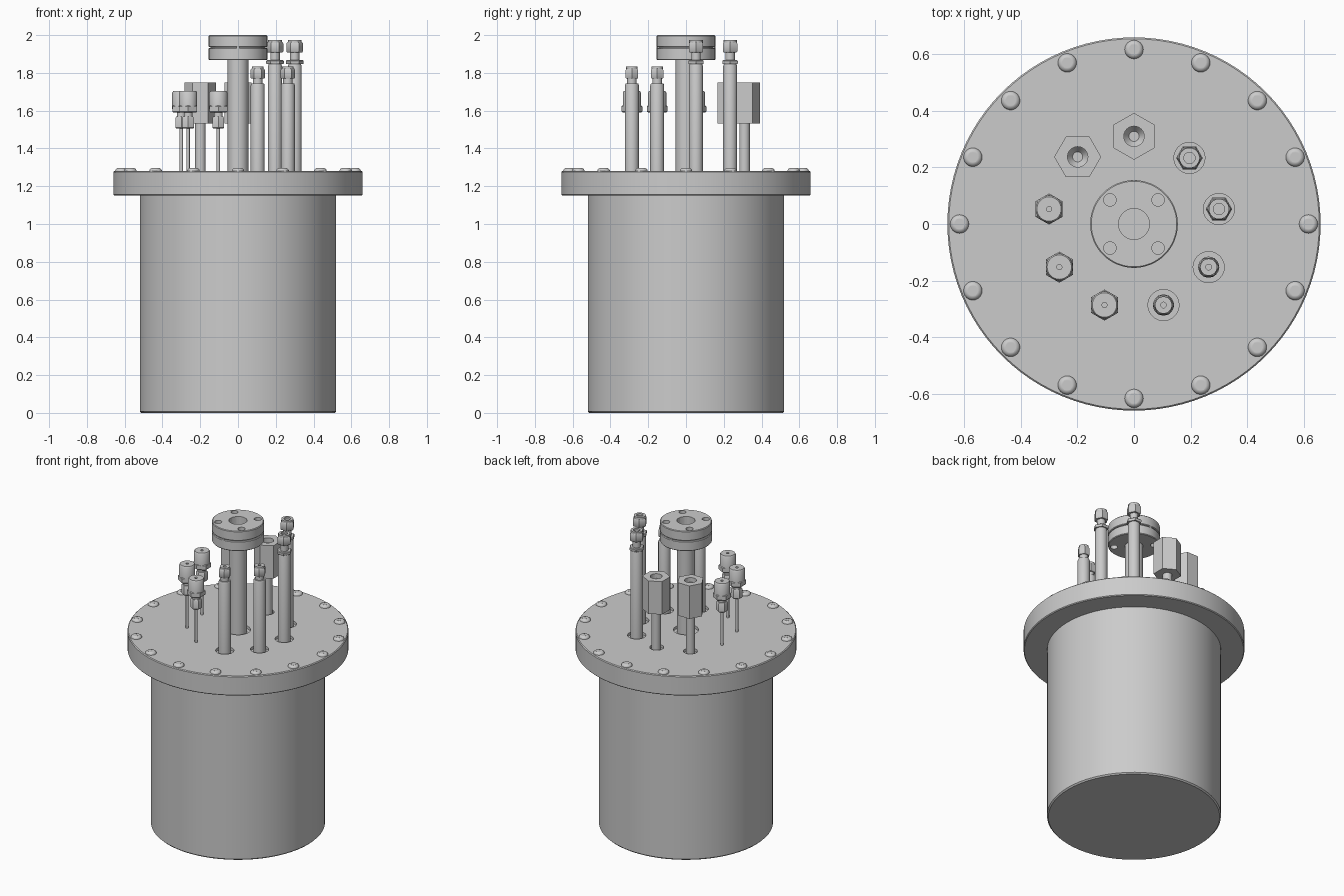
import bpy, bmesh
from math import sin, cos, pi, radians

if "Cube" in bpy.data.objects:
    bpy.data.objects.remove(bpy.data.objects["Cube"])


def finish(ob, angle=35):
    bpy.ops.object.select_all(action='DESELECT')
    ob.select_set(True)
    bpy.context.view_layer.objects.active = ob
    bpy.ops.object.shade_smooth_by_angle(angle=radians(angle))


def lathe(name, profile, x=0, y=0, segs=32, turn=0.0, smooth=True):
    """Revolve (radius, z) points; both ends are closed. Six segs make a hex."""
    bm = bmesh.new()
    rings = []
    for r, z in profile:
        rings.append([bm.verts.new((x + r * cos(turn + 2 * pi * i / segs),
                                    y + r * sin(turn + 2 * pi * i / segs), z))
                      for i in range(segs)])
    for a, b in zip(rings, rings[1:]):
        for i in range(segs):
            j = (i + 1) % segs
            bm.faces.new((a[i], a[j], b[j], b[i]))
    bm.faces.new(rings[0][::-1])
    bm.faces.new(rings[-1])
    bmesh.ops.recalc_face_normals(bm, faces=bm.faces)
    me = bpy.data.meshes.new(name)
    bm.to_mesh(me)
    bm.free()
    ob = bpy.data.objects.new(name, me)
    bpy.context.collection.objects.link(ob)
    if smooth:
        finish(ob)
    return ob


def cut(ob, holes):
    """Subtract vertical cylinders given as (x, y, radius, z0, z1)."""
    for x, y, r, z0, z1 in holes:
        c = lathe("cutter", [(r, z0), (r, z1)], x, y, 24, smooth=False)
        c.hide_render = True
        m = ob.modifiers.new("hole", 'BOOLEAN')
        m.operation, m.solver, m.object = 'DIFFERENCE', 'EXACT', c
        bpy.context.view_layer.objects.active = ob
        bpy.ops.object.modifier_apply(modifier=m.name)
        bpy.data.objects.remove(c)
    finish(ob)


LID = 1.28


def port(deg, r=0.305):
    return r * cos(radians(deg)), r * sin(radians(deg))


# Vessel body and lid
lathe("vessel_body", [(0.512, 0), (0.52, 0.008), (0.52, 1.16)], segs=64)
lid = lathe("lid", [(0.655, 1.15), (0.66, 1.155), (0.66, 1.275), (0.655, LID)], segs=96)
recesses = [(0, 0, 0.075, 1.262, 1.4)]
for deg in (50, 10, -30, -70):
    recesses.append((*port(deg), 0.055, 1.262, 1.4))
for deg in (90, 130):
    recesses.append((*port(deg), 0.042, 1.262, 1.4))
cut(lid, recesses)

# Lid bolts: button heads with hex sockets
for i in range(16):
    x, y = port(i * 22.5, 0.617)
    lathe(f"bolt_{i}", [(0.033, 1.275), (0.033, 1.284), (0.029, 1.291),
                        (0.021, 1.296), (0.017, 1.296)], x, y, 24)
    lathe(f"bolt_socket_rim_{i}", [(0.02, 1.28), (0.02, 1.2965), (0.014, 1.2965),
                                   (0.014, 1.284)], x, y, 6)

# Central column with a pair of bolted flanges
lathe("centre_tube", [(0.055, 1.25), (0.055, 1.88)], segs=48)
bolt_xy = [(sx * 0.085, sy * 0.085) for sx in (-1, 1) for sy in (-1, 1)]
lower = lathe("lower_flange", [(0.151, 1.868), (0.155, 1.872), (0.155, 1.928),
                               (0.151, 1.932), (0.146, 1.932), (0.146, 1.936)], segs=64)
cut(lower, [(x, y, 0.022, 1.8, 2.1) for x, y in bolt_xy])
upper = lathe("upper_flange", [(0.146, 1.936), (0.151, 1.936), (0.155, 1.94),
                               (0.155, 1.996), (0.151, 2.0)], segs=64)
cut(upper, [(x, y, 0.022, 1.8, 2.1) for x, y in bolt_xy] + [(0, 0, 0.055, 1.945, 2.1)])
# Leak-check port on the flange seam, front and back
for side in (-1, 1):
    p = lathe("leak_port", [(0.008, -0.004), (0.008, 0.004)], segs=16)
    p.rotation_euler.x = pi / 2
    p.location = (0, side * 0.152, 1.934)

# Large hex couplings on slim tubes
for deg, turn in ((90, pi / 2), (130, 0)):
    x, y = port(deg, 0.31)
    lathe("coupling_tube", [(0.028, 1.25), (0.028, 1.54)], x, y)
    hexa = lathe("hex_coupling", [(0.083, 1.533), (0.083, 1.75)], x, y, 6, turn)
    cut(hexa, [(x, y, 0.036, 1.69, 1.8)])
    # tapered bottom of the socket
    lathe("socket_taper", [(0.038, 1.66), (0.036, 1.72), (0.018, 1.695),
                           (0.018, 1.68)], x, y, 24)

# Tall and short tubes with compression fittings
for deg, top, bore, nut_r in ((50, 1.975, 0.02, 0.044), (10, 1.975, 0.02, 0.044),
                              (-30, 1.835, 0.01, 0.038), (-70, 1.835, 0.01, 0.038)):
    x, y = port(deg)
    tall = top > 1.9
    s = top - (0.128 if tall else 0.09)
    lathe("port_tube", [(0.037, 1.25), (0.037, s - 0.012), (0.033, s)], x, y)
    if tall:
        lathe("fitting_collar", [(0.045, s), (0.047, s + 0.004), (0.047, s + 0.016),
                                 (0.043, s + 0.02)], x, y, 6)
    lathe("fitting_neck", [(0.025, s - 0.01), (0.025, top - 0.05)], x, y, 24)
    n = top - 0.066
    lathe("fitting_nut", [(nut_r - 0.004, n), (nut_r, n + 0.005), (nut_r, top - 0.02),
                          (nut_r - 0.005, top - 0.012)], x, y, 6)
    lathe("fitting_nut_top", [(nut_r - 0.008, n + 0.01), (nut_r - 0.008, top),
                              (bore, top), (bore, top - 0.03)], x, y, 24)

# Thin probes with round caps
for i, deg in enumerate((-110, -150, 170)):
    x, y = port(deg)
    lathe(f"probe_rod_{i}", [(0.009, 1.25), (0.009, 1.53)], x, y, 16)
    lathe(f"probe_nut_{i}", [(0.03, 1.505), (0.035, 1.51), (0.035, 1.562),
                             (0.031, 1.568)], x, y, 6, pi / 2)
    lathe(f"probe_neck_{i}", [(0.023, 1.56), (0.023, 1.6)], x, y, 24)
    lathe(f"probe_hex_{i}", [(0.048, 1.59), (0.055, 1.596), (0.055, 1.622),
                             (0.05, 1.627)], x, y, 6, pi / 2)
    lathe(f"probe_cap_{i}", [(0.048, 1.61), (0.048, 1.695), (0.043, 1.703),
                             (0.009, 1.703), (0.009, 1.68)], x, y, 32)
